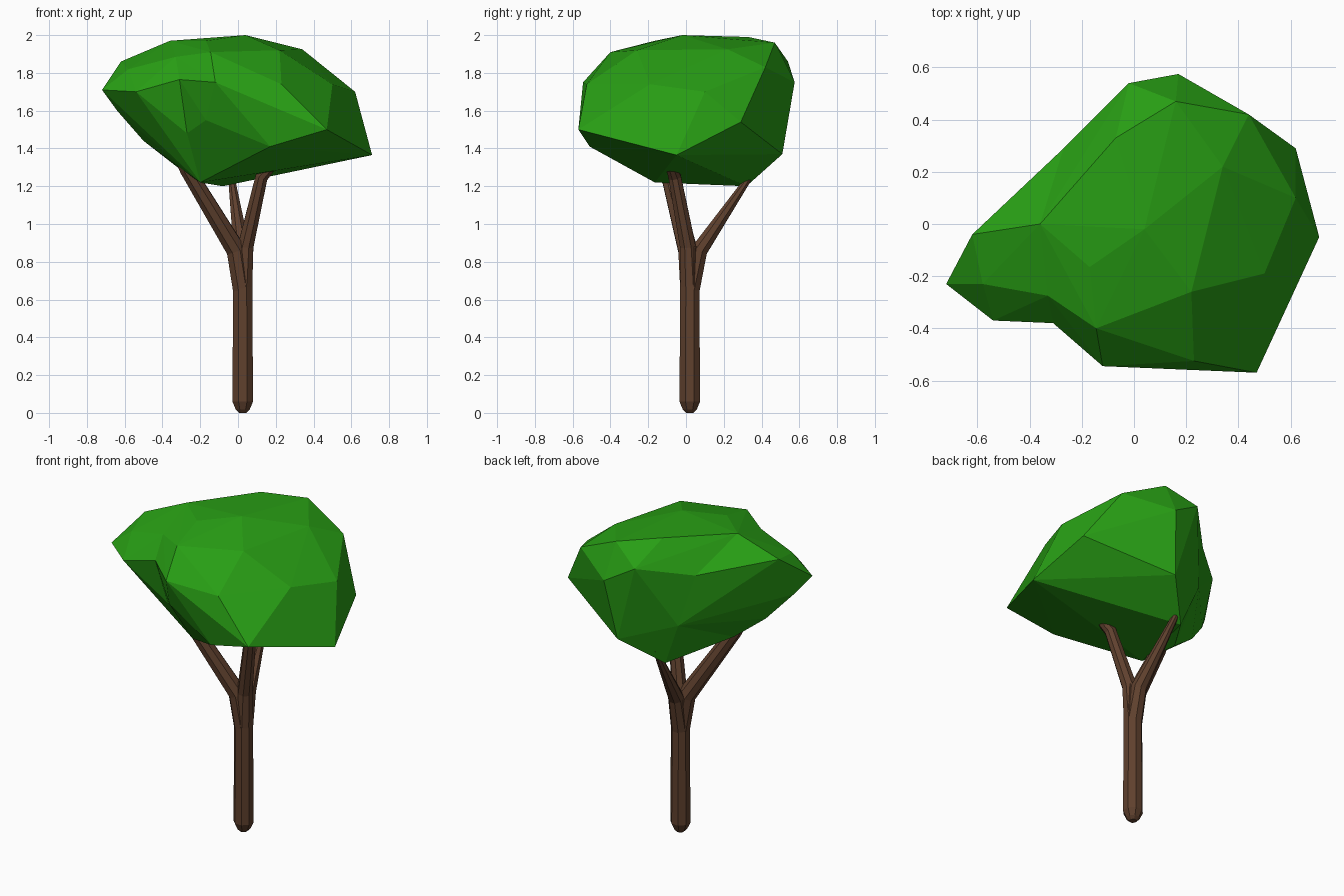
import bpy, bmesh, math
from mathutils import Vector

if "Cube" in bpy.data.objects:
    bpy.data.objects.remove(bpy.data.objects["Cube"])


def material(name, rgb):
    m = bpy.data.materials.new(name)
    m.diffuse_color = (*rgb, 1)
    m.use_nodes = True
    m.node_tree.nodes["Principled BSDF"].inputs["Base Color"].default_value = m.diffuse_color
    return m


BARK = material("bark brown", (0.115, 0.052, 0.027))
LEAF = material("leaf green", (0.021, 0.34, 0.007))


def make_object(name, bm, mat):
    bmesh.ops.recalc_face_normals(bm, faces=bm.faces[:])
    me = bpy.data.meshes.new(name)
    bm.to_mesh(me)
    bm.free()
    me.materials.append(mat)
    ob = bpy.data.objects.new(name, me)
    bpy.context.collection.objects.link(ob)
    return ob


def tube(name, path, sides=8):
    """Faceted limb through (x, y, z, radius) stations."""
    bm = bmesh.new()
    pts = [Vector(p[:3]) for p in path]
    rings = []
    for i, p in enumerate(pts):
        tangent = Vector((0, 0, 0))
        if i > 0:
            tangent += (p - pts[i - 1]).normalized()
        if i < len(pts) - 1:
            tangent += (pts[i + 1] - p).normalized()
        q = Vector((0, 0, 1)).rotation_difference(tangent.normalized())
        ring = []
        for k in range(sides):
            a = 2 * math.pi * (k + 0.5) / sides
            off = Vector((math.cos(a), math.sin(a), 0)) * path[i][3]
            ring.append(bm.verts.new(p + q @ off))
        rings.append(ring)
    for r0, r1 in zip(rings, rings[1:]):
        for k in range(sides):
            n = (k + 1) % sides
            bm.faces.new((r0[k], r0[n], r1[n], r1[k]))
    bm.faces.new(rings[0][::-1])
    bm.faces.new(rings[-1])
    return make_object(name, bm, BARK)


def hull(name, points):
    """Faceted foliage mass wrapped around its corner points."""
    bm = bmesh.new()
    for p in points:
        bm.verts.new(p)
    bmesh.ops.convex_hull(bm, input=bm.verts[:])
    loose = [v for v in bm.verts if not v.link_faces]
    bmesh.ops.delete(bm, geom=loose, context='VERTS')
    return make_object(name, bm, LEAF)


# Trunk with a rounded foot
tube("trunk", [(0.025, 0.02, 0.0, 0.022), (0.025, 0.02, 0.018, 0.04),
               (0.025, 0.02, 0.06, 0.059), (0.025, 0.02, 0.68, 0.055),
               (0.02, 0.03, 0.88, 0.05)])

# Three branches
base = (0.025, 0.02, 0.64, 0.054)
tube("left_branch", [base, (-0.01, 0.01, 0.86, 0.055),
                     (-0.27, -0.10, 1.29, 0.042), (-0.31, -0.12, 1.37, 0.038)])
tube("back_branch", [base, (0.02, 0.07, 0.86, 0.047),
                     (-0.03, 0.31, 1.21, 0.021), (-0.04, 0.36, 1.29, 0.016)])
tube("right_branch", [base, (0.04, 0.01, 0.88, 0.045), (0.125, -0.06, 1.25, 0.036),
                      (0.18, -0.08, 1.31, 0.03), (0.46, -0.18, 1.38, 0.01)])

# Corner points where the two foliage masses meet
shared = [(-0.31, -0.38, 1.765), (-0.33, -0.275, 1.885), (-0.17, -0.165, 1.97),
          (-0.36, 0.0, 1.97), (-0.27, 0.29, 1.79), (-0.19, 0.35, 1.475),
          (-0.32, -0.02, 1.30), (-0.20, -0.165, 1.22), (-0.27, -0.31, 1.48)]

# Main foliage: crown, sides, underside
main = [(0.04, -0.02, 2.0), (-0.07, 0.33, 1.99), (0.16, 0.47, 1.96),
        (0.34, 0.22, 1.925), (0.22, -0.26, 1.92), (-0.145, -0.40, 1.91),
        (-0.02, 0.54, 1.86), (0.17, 0.575, 1.75), (0.44, 0.42, 1.83),
        (0.62, 0.10, 1.70), (0.50, -0.19, 1.74), (0.23, -0.525, 1.74),
        (-0.12, -0.545, 1.75), (0.47, -0.57, 1.50), (0.62, 0.29, 1.54),
        (0.71, -0.05, 1.365), (0.17, -0.51, 1.41), (-0.17, -0.44, 1.55),
        (-0.03, -0.29, 1.31), (-0.08, 0.32, 1.20), (0.12, 0.51, 1.37)]

# Left lobe of the foliage
left = [(-0.72, -0.23, 1.71), (-0.62, -0.04, 1.86), (-0.58, -0.23, 1.82),
        (-0.54, -0.37, 1.70), (-0.64, -0.16, 1.60), (-0.50, -0.08, 1.44)]

canopy = hull("canopy", main + shared)
lobe = hull("canopy_left_lobe", left + shared)

# Merge the lobe into the canopy
mod = canopy.modifiers.new("merge", 'BOOLEAN')
mod.operation = 'UNION'
mod.solver = 'EXACT'
mod.object = lobe
bpy.context.view_layer.objects.active = canopy
bpy.ops.object.modifier_apply(modifier=mod.name)
bpy.data.objects.remove(lobe)
